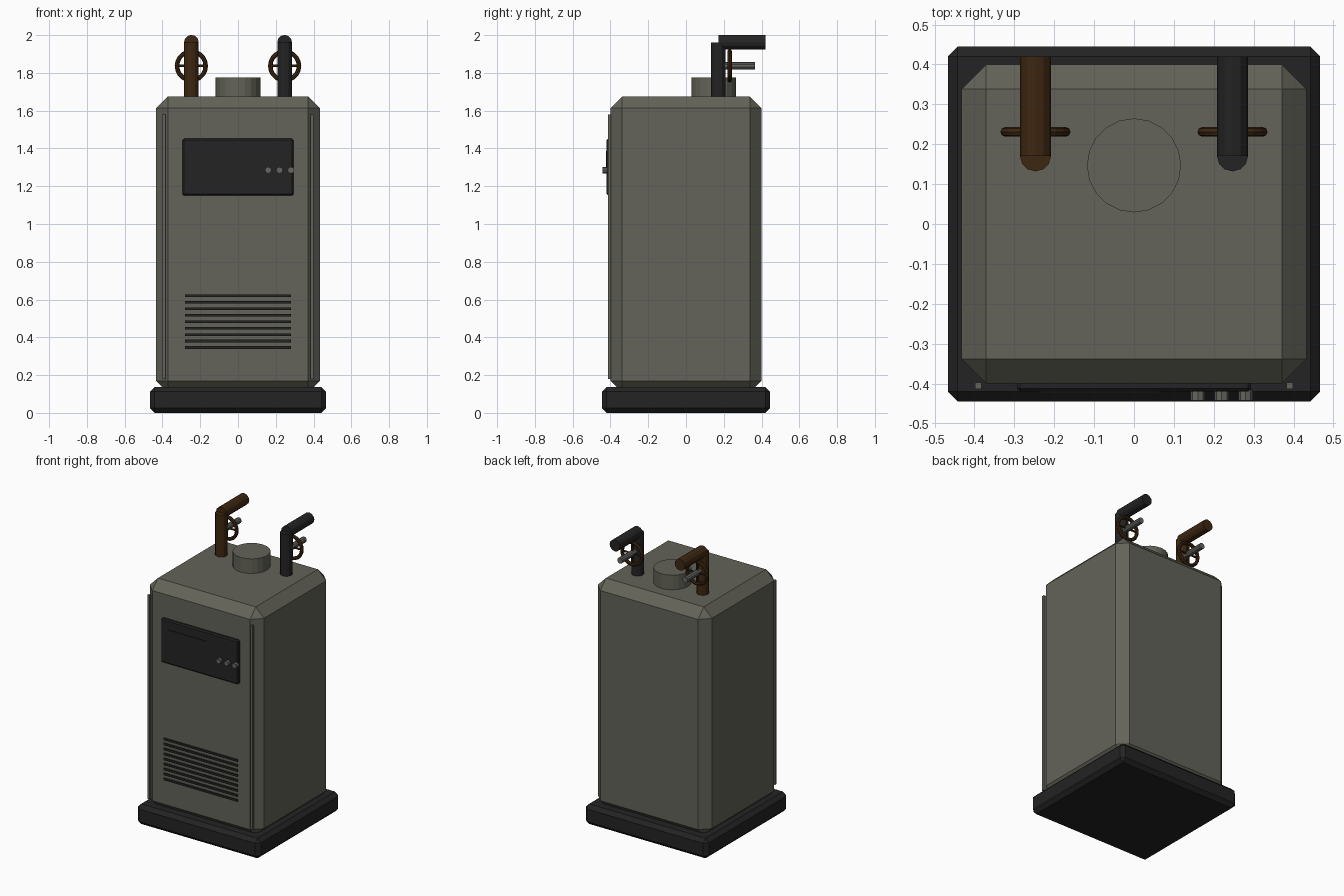
import bpy, math
from mathutils import Vector

if "Cube" in bpy.data.objects:
    bpy.data.objects.remove(bpy.data.objects["Cube"])


def material(name, r, g, b):
    m = bpy.data.materials.new(name)
    m.diffuse_color = (r, g, b, 1)
    m.use_nodes = True
    m.node_tree.nodes["Principled BSDF"].inputs["Base Color"].default_value = m.diffuse_color
    return m


OLIVE = material("olive grey paint", 0.125, 0.125, 0.1)
DARK = material("dark iron", 0.017, 0.017, 0.018)
BROWN = material("rusty brown", 0.047, 0.02, 0.006)
METAL = material("grey metal", 0.13, 0.13, 0.12)


def finish(name, mat):
    ob = bpy.context.object
    ob.name = name
    ob.data.materials.append(mat)
    return ob


def box(name, mat, x, y, z, bevel=0):
    """Box from (min, max) ranges, with an optional flat chamfer."""
    bpy.ops.mesh.primitive_cube_add(size=1, location=[(a + b) / 2 for a, b in (x, y, z)])
    ob = finish(name, mat)
    ob.scale = [b - a for a, b in (x, y, z)]
    bpy.ops.object.transform_apply(location=False, rotation=False, scale=True)
    if bevel:
        mod = ob.modifiers.new("chamfer", 'BEVEL')
        mod.width = bevel
        mod.segments = 1
    return ob


def rod(name, mat, start, end, radius, sides=12):
    """Cylinder between two points."""
    a, b = Vector(start), Vector(end)
    bpy.ops.mesh.primitive_cylinder_add(vertices=sides, radius=radius, depth=(b - a).length,
                                        location=(a + b) / 2)
    ob = finish(name, mat)
    ob.rotation_euler = (b - a).to_track_quat('Z', 'Y').to_euler()
    return ob


# plinth and cabinet
box("plinth", DARK, (-0.467, 0.467), (-0.445, 0.445), (0, 0.137), 0.025)
box("cabinet", OLIVE, (-0.433, 0.433), (-0.4, 0.4), (0.108, 1.675), 0.062)

# flue collar on the roof
rod("flue_collar", OLIVE, (0, 0.147, 1.64), (0, 0.147, 1.775), 0.118, 20)

# control panel, display and knobs
box("control_panel", DARK, (-0.294, 0.294), (-0.42, -0.39), (1.15, 1.452), 0.008)
box("display", DARK, (-0.24, 0.064), (-0.424, -0.415), (1.285, 1.387))
for i in range(3):
    x = 0.16 + 0.06 * i
    rod("knob", METAL, (x, -0.415, 1.285), (x, -0.443, 1.285), 0.018, 8)

# vent slats
for i in range(9):
    z = 0.346 + 0.0343 * i
    box("vent_slat", DARK, (-0.28, 0.28), (-0.408, -0.395), (z - 0.007, z + 0.007))

# corner trims, pipes and valve wheels
for side, pipe_mat in ((-1, BROWN), (1, DARK)):
    cx = 0.391 * side
    box("corner_trim", OLIVE, (cx - 0.008, cx + 0.008), (-0.414, -0.397), (0.18, 1.58))
    px = 0.247 * side
    rod("pipe_riser", pipe_mat, (px, 0.171, 1.65), (px, 0.171, 1.962), 0.039)
    rod("pipe_outlet", pipe_mat, (px, 0.171, 1.962), (px, 0.42, 1.962), 0.039)
    bpy.ops.mesh.primitive_torus_add(major_segments=20, minor_segments=8, major_radius=0.076,
                                     minor_radius=0.012, location=(px, 0.231, 1.837),
                                     rotation=(math.pi / 2, 0, 0))
    finish("valve_wheel", BROWN)
    for ang in (0, math.pi / 2):
        d = Vector((math.cos(ang), 0, math.sin(ang))) * 0.076
        c = Vector((px, 0.231, 1.837))
        rod("wheel_spoke", BROWN, c - d, c + d, 0.007, 6)
    rod("valve_stem", METAL, (px, 0.2, 1.837), (px, 0.365, 1.837), 0.02, 10)
